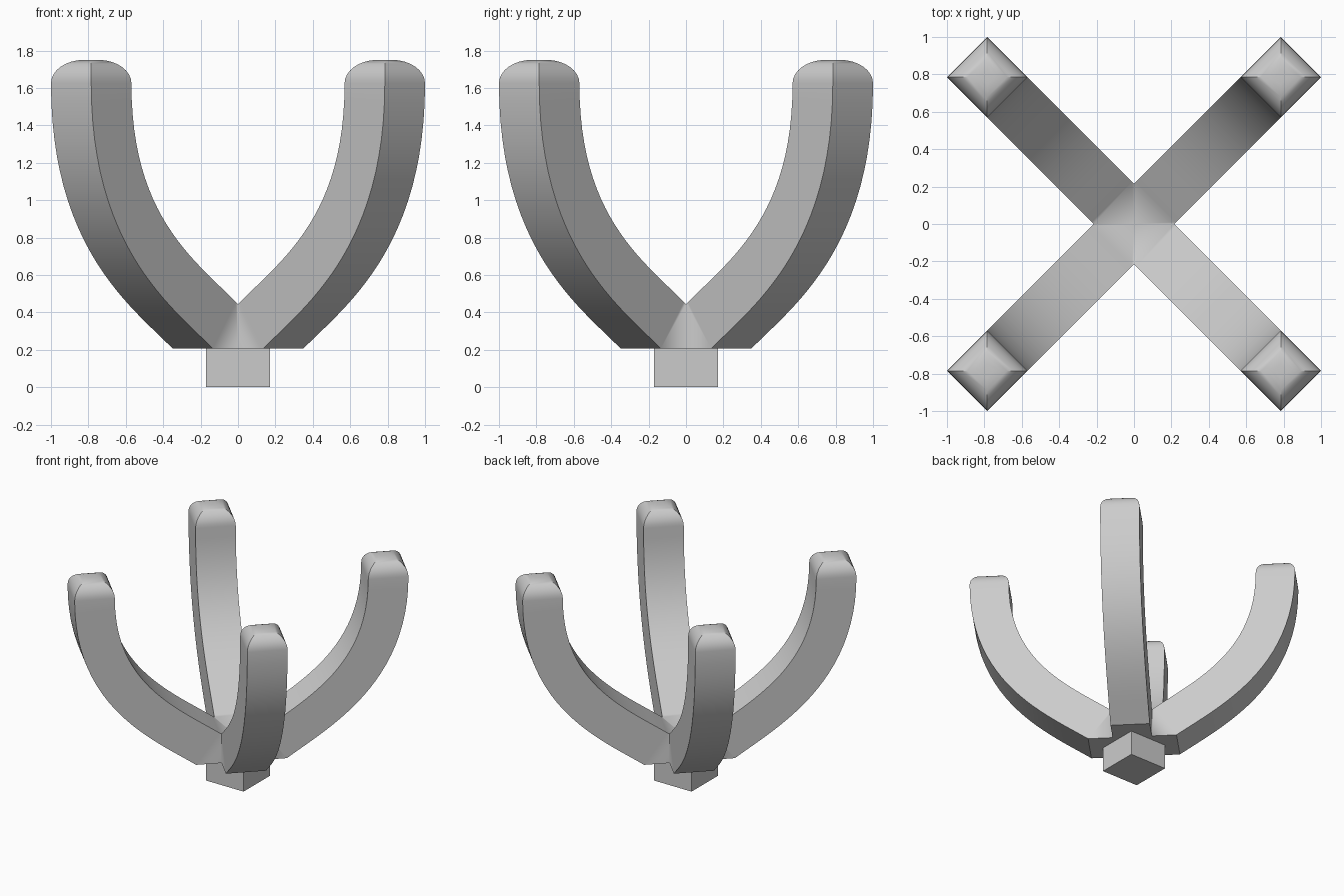
import bpy, bmesh, math
from mathutils import Vector
from mathutils.geometry import interpolate_bezier

if "Cube" in bpy.data.objects:
    bpy.data.objects.remove(bpy.data.objects["Cube"])

W = 0.152        # half width of the square arm section
CAP = 0.125      # rounding radius of the tips
TOP = 1.75
BOTTOM = 0.207
STEPS = 24
OUT = Vector((1, 1, 0)).normalized()
SIDE = Vector((-1, 1, 0)).normalized()


def ring(bm, inner, outer, half=W):
    """Four corners from inner and outer (radius, height) points."""
    pts = [(inner, -half), (outer, -half), (outer, half), (inner, half)]
    return [bm.verts.new(OUT * p[0] + SIDE * s + Vector((0, 0, p[1]))) for p, s in pts]


# Centre line of one arm in its radial plane
p0, p3 = Vector((0.255, 0.331)), Vector((1.11, TOP - CAP))
p1, p2 = p0 + Vector((0.815, 0.579)) * 0.4, p3 - Vector((0, 0.79))
path = interpolate_bezier(*[p.to_3d() for p in (p0, p1, p2, p3)], STEPS + 1)

bm = bmesh.new()
# Hub end of the arm
rings = [ring(bm, (0, 0.336), (0, BOTTOM))]
# Swept square section
for i, p in enumerate(path):
    t = i / STEPS
    d = ((p1 - p0) * (1 - t) ** 2 + (p2 - p1) * 2 * t * (1 - t) + (p3 - p2) * t * t).normalized()
    n = Vector((d.y, -d.x)) * W
    c = p.to_2d()
    rings.append(ring(bm, c - n, c + n))
# Rounded tip
for i in range(1, 9):
    a = math.radians(90 * i / 8)
    h = W - CAP * (1 - math.cos(a))
    z = TOP - CAP + CAP * math.sin(a)
    rings.append(ring(bm, (p3.x - h, z), (p3.x + h, z), h))
for a, b in zip(rings, rings[1:]):
    for k in range(4):
        bm.faces.new((a[k], a[(k + 1) % 4], b[(k + 1) % 4], b[k]))
bm.faces.new(rings[-1])
bmesh.ops.recalc_face_normals(bm, faces=bm.faces)

# Mitre the arm against its neighbours
for axis in ((1, 0, 0), (0, 1, 0)):
    bmesh.ops.bisect_plane(bm, geom=bm.verts[:] + bm.edges[:] + bm.faces[:], dist=1e-5,
                           plane_co=(0, 0, 0), plane_no=axis, clear_inner=True)
mesh = bpy.data.meshes.new("curved_arms")
bm.to_mesh(mesh)
bm.free()
arms = bpy.data.objects.new("curved_arms", mesh)
bpy.context.collection.objects.link(arms)
bpy.context.view_layer.objects.active = arms
arms.select_set(True)
bpy.ops.object.shade_smooth_by_angle(angle=math.radians(30))
mirror = arms.modifiers.new("four_arms", 'MIRROR')
mirror.use_axis = (True, True, False)
mirror.merge_threshold = 0.0005

# Square foot under the hub
bpy.ops.mesh.primitive_cube_add(size=1, location=(0, 0, 0.105))
foot = bpy.context.object
foot.name = "square_foot"
foot.scale = (0.34, 0.34, 0.21)
